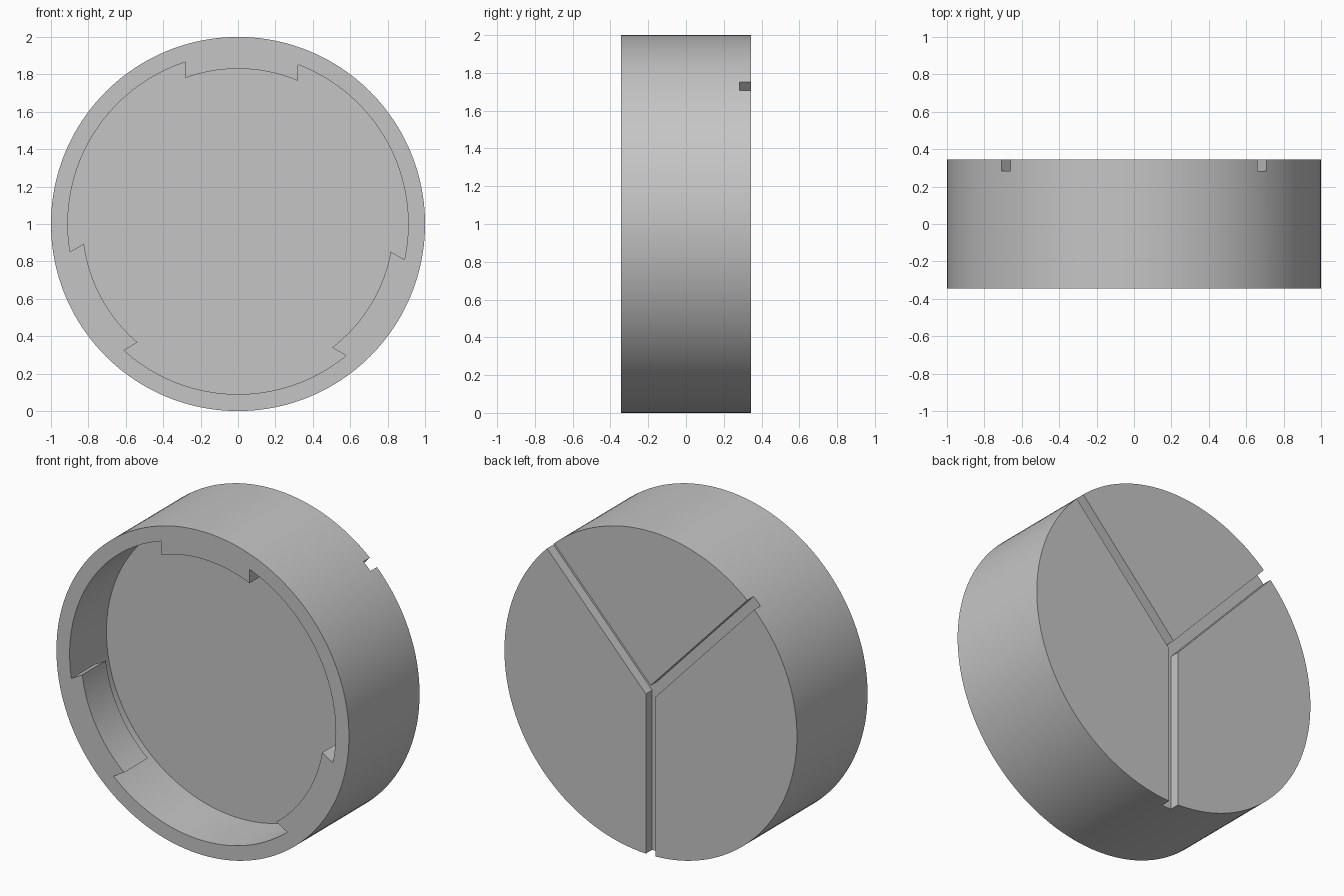
import bpy, bmesh, math

cube = bpy.data.objects.get("Cube")
if cube:
    bpy.data.objects.remove(cube, do_unlink=True)

BACK, FRONT = 0.345, -0.345
SEGMENTS = 160

grey = bpy.data.materials.new("plain grey")
grey.use_nodes = True
colour = (0.56, 0.56, 0.56, 1)
grey.diffuse_color = colour
grey.node_tree.nodes["Principled BSDF"].inputs["Base Color"].default_value = colour


def prism(name, outline, y0, y1, turn=0.0):
    """Extrude an outline in x and z along y, turned about the cap's axis."""
    c, s = math.cos(turn), math.sin(turn)
    bm = bmesh.new()
    verts = [bm.verts.new((x * c - z * s, y0, x * s + z * c + 1)) for x, z in outline]
    face = bm.faces.new(verts)
    result = bmesh.ops.extrude_face_region(bm, geom=[face])
    moved = [g for g in result["geom"] if isinstance(g, bmesh.types.BMVert)]
    bmesh.ops.translate(bm, verts=moved, vec=(0, y1 - y0, 0))
    bmesh.ops.recalc_face_normals(bm, faces=bm.faces)
    mesh = bpy.data.meshes.new(name)
    bm.to_mesh(mesh)
    bm.free()
    mesh.materials.append(grey)
    obj = bpy.data.objects.new(name, mesh)
    bpy.context.collection.objects.link(obj)
    return obj


def circle(radius):
    steps = [2 * math.pi * i / SEGMENTS for i in range(SEGMENTS)]
    return [(radius * math.cos(a), radius * math.sin(a)) for a in steps]


def combine(target, tool, operation):
    mod = target.modifiers.new(tool.name, 'BOOLEAN')
    mod.operation, mod.solver, mod.object = operation, 'EXACT', tool
    bpy.context.view_layer.objects.active = target
    bpy.ops.object.modifier_apply(modifier=mod.name)
    bpy.data.objects.remove(tool, do_unlink=True)


# Round cap with an open pocket in the front
cap = prism("round_cap", circle(1.0), FRONT, BACK)
combine(cap, prism("pocket", circle(0.91), FRONT - 0.1, FRONT + 0.36), 'DIFFERENCE')

# Three straight-sided locking tabs, curved inside and rooted in the wall
xs = [-0.28 + 0.60 * i / 24 for i in range(25)]
inner = [(x, math.sqrt(0.83 ** 2 - x * x)) for x in xs]
outer = [(x, math.sqrt(0.95 ** 2 - x * x)) for x in reversed(xs)]
for i in range(3):
    tab = prism("locking_tab", inner + outer, FRONT, FRONT + 0.23, math.radians(120 * i))
    combine(cap, tab, 'UNION')

# Three grooves meeting at the middle of the back
half = 0.033
bar = [(0, -half), (1.1, -half), (1.1, half), (0, half)]
for angle in (46.8, 133.2, 270):
    groove = prism("groove", bar, BACK - 0.062, BACK + 0.1, math.radians(angle))
    combine(cap, groove, 'DIFFERENCE')

# Smooth round walls with crisp edges
bpy.ops.object.select_all(action='DESELECT')
cap.select_set(True)
bpy.context.view_layer.objects.active = cap
bpy.ops.object.shade_smooth_by_angle(angle=math.radians(30))
